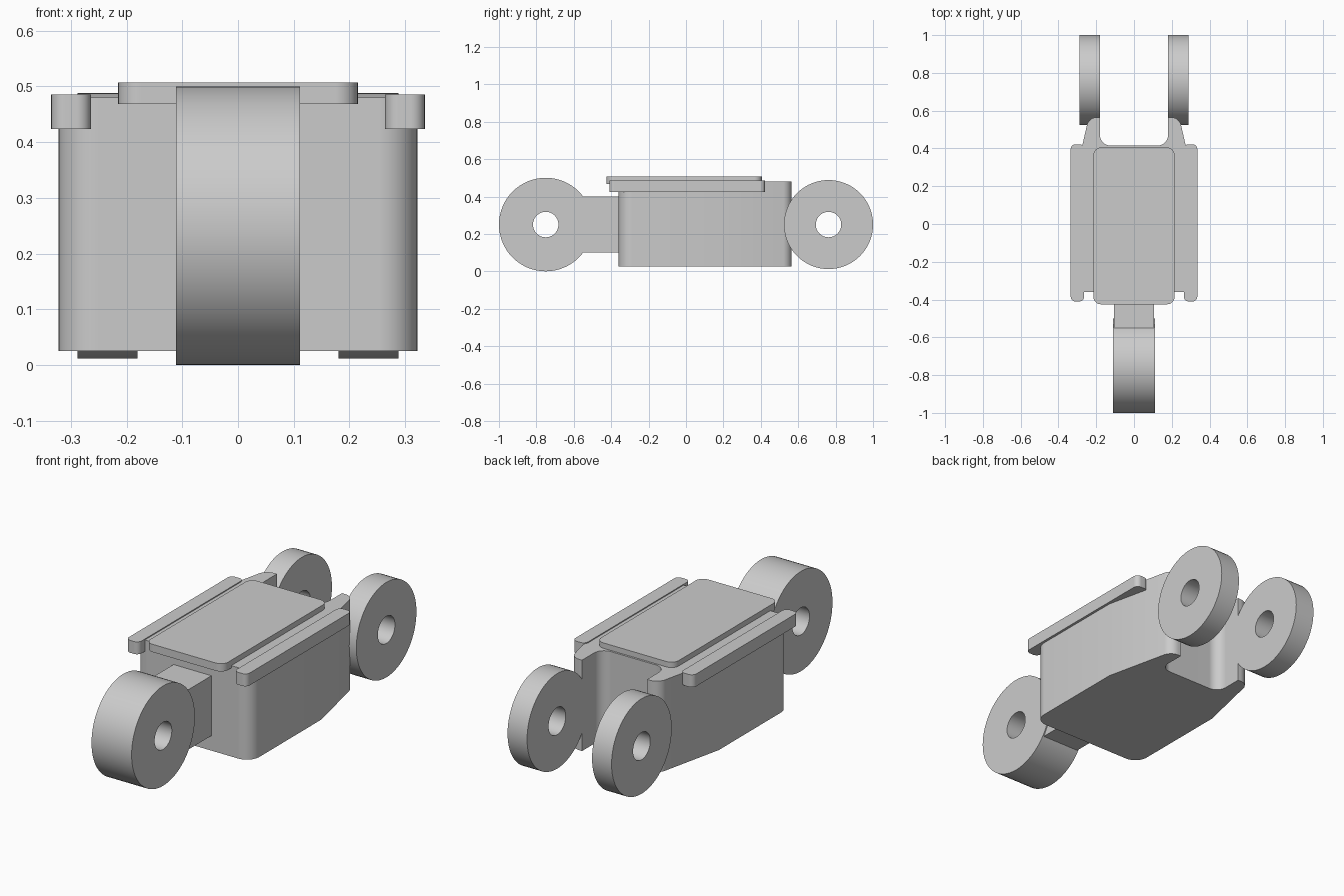
import bpy, bmesh, math
from mathutils import Vector

cube = bpy.data.objects.get("Cube")
if cube:
    bpy.data.objects.remove(cube, do_unlink=True)

grey = bpy.data.materials.new("plain grey")
grey.use_nodes = True
colour = (0.6, 0.6, 0.6, 1)
grey.diffuse_color = colour
grey.node_tree.nodes["Principled BSDF"].inputs["Base Color"].default_value = colour


def finish(name, bm):
    """Turn a bmesh into a smooth-sided object with crisp edges."""
    bmesh.ops.recalc_face_normals(bm, faces=bm.faces)
    mesh = bpy.data.meshes.new(name)
    bm.to_mesh(mesh)
    bm.free()
    mesh.materials.append(grey)
    obj = bpy.data.objects.new(name, mesh)
    bpy.context.collection.objects.link(obj)
    bpy.ops.object.select_all(action='DESELECT')
    bpy.context.view_layer.objects.active = obj
    obj.select_set(True)
    bpy.ops.object.shade_smooth_by_angle(angle=math.radians(30))
    weighted = obj.modifiers.new("weighted normals", 'WEIGHTED_NORMAL')
    weighted.keep_sharp = True
    return obj


def rounded(corners, steps=8):
    """Outline from (x, y, radius) corners, each filleted by an arc."""
    points = []
    for i, (x, y, r) in enumerate(corners):
        p = Vector((x, y))
        if r == 0:
            points.append(p)
            continue
        a = (Vector(corners[i - 1][:2]) - p).normalized()
        b = (Vector(corners[(i + 1) % len(corners)][:2]) - p).normalized()
        half = a.angle(b) / 2
        centre = p + (a + b).normalized() * r / math.sin(half)
        start = p + a * r / math.tan(half) - centre
        end = p + b * r / math.tan(half) - centre
        sweep = math.pi - 2 * half
        for k in range(steps + 1):
            t = k / steps
            points.append(centre + (start * math.sin((1 - t) * sweep)
                                    + end * math.sin(t * sweep)) / math.sin(sweep))
    return points


def slab(name, corners, z0, z1):
    """Extrude a filleted plan outline between two heights."""
    bm = bmesh.new()
    face = bm.faces.new([bm.verts.new((p.x, p.y, z0)) for p in rounded(corners)])
    top = bmesh.ops.extrude_face_region(bm, geom=[face], use_keep_orig=True)
    verts = [v for v in top["geom"] if isinstance(v, bmesh.types.BMVert)]
    bmesh.ops.translate(bm, verts=verts, vec=(0, 0, z1 - z0))
    return finish(name, bm)


def plate(name, x0, x1, y0, y1, z0, z1, r):
    return slab(name, [(x0, y0, r), (x1, y0, r), (x1, y1, r), (x0, y1, r)], z0, z1)


def wheel(name, x0, x1, y, radius, hole=0.068, z=0.25, sides=64):
    """Flat disc on an x axle with an open hole through it."""
    bm = bmesh.new()
    section = [(x0, hole), (x1, hole), (x1, radius), (x0, radius)]
    rings = []
    for i in range(sides):
        a = 2 * math.pi * i / sides
        rings.append([bm.verts.new((x, y + r * math.cos(a), z + r * math.sin(a)))
                      for x, r in section])
    for i in range(sides):
        p, q = rings[i - 1], rings[i]
        for j in range(4):
            bm.faces.new((p[j - 1], p[j], q[j], q[j - 1]))
    return finish(name, bm)


# Main body with tapered rear arms around an open slot
half = [(0.322, -0.36, 0.07), (0.322, 0.2, 0), (0.24, 0.565, 0.055),
        (0.18, 0.565, 0), (0.18, 0.415, 0.055)]
slab("body", half + [(-x, y, r) for x, y, r in reversed(half)], 0.025, 0.48)

# Top cover and side rails
plate("top_cover", -0.215, 0.215, -0.425, 0.405, 0.468, 0.507, 0.04)
for side, x0 in (("left", 0.264), ("right", -0.335)):
    plate(side + "_rail", x0, x0 + 0.071, -0.41, 0.422, 0.423, 0.485, 0.025)

# Front wheel and its strut
wheel("front_wheel", -0.111, 0.111, -0.75, 0.25)
plate("front_strut", -0.105, 0.105, -0.66, -0.34, 0.1, 0.4, 0)

# Rear wheels
for side, x0 in (("left", 0.18), ("right", -0.288)):
    wheel("rear_" + side + "_wheel", x0, x0 + 0.108, 0.762, 0.238)
